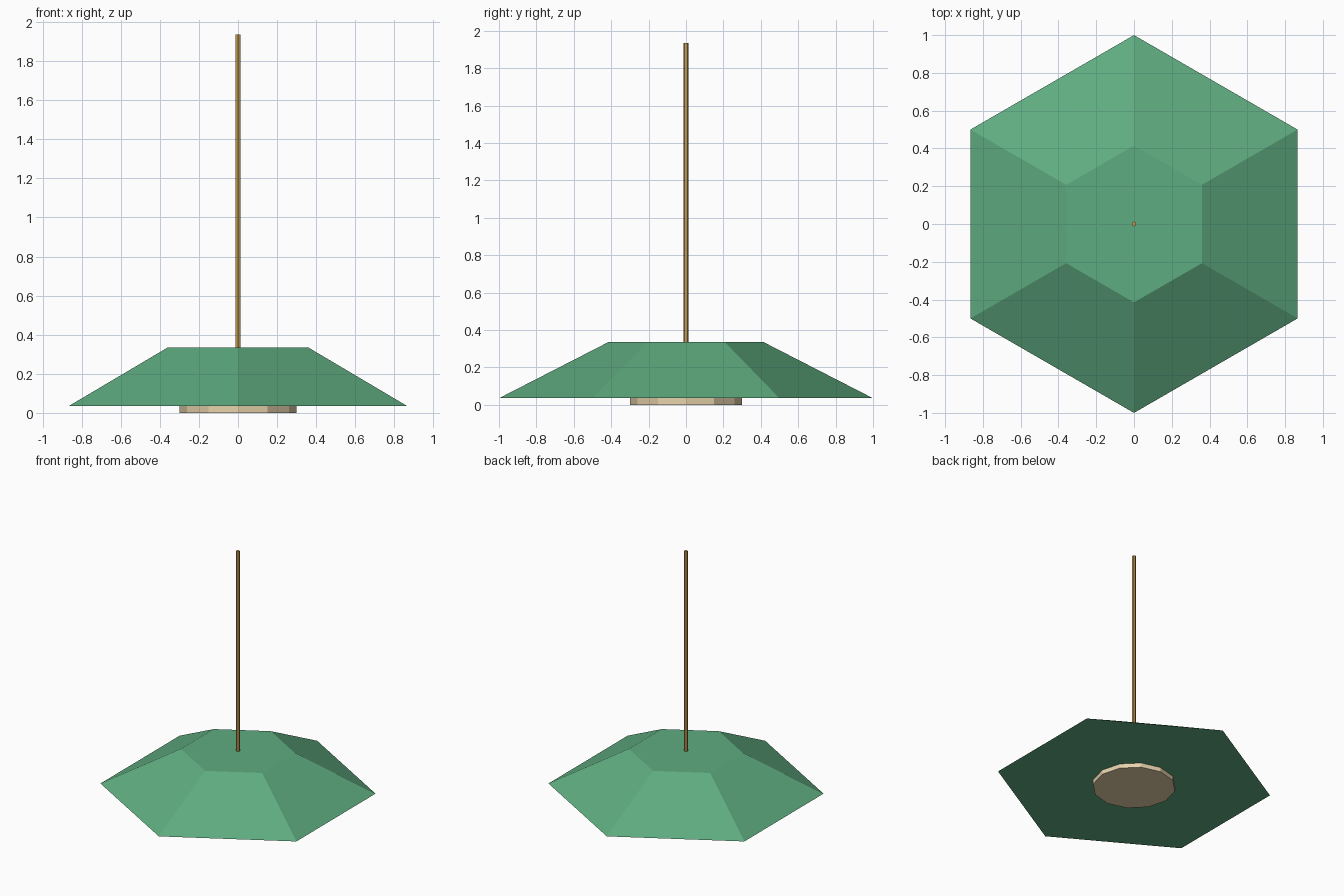
import bpy, math

if "Cube" in bpy.data.objects:
    bpy.data.objects.remove(bpy.data.objects["Cube"])


def material(name, rgb):
    # sRGB 0-255 to linear diffuse colour
    lin = [((c / 255 + 0.055) / 1.055) ** 2.4 for c in rgb]
    m = bpy.data.materials.new(name)
    m.diffuse_color = (*lin, 1)
    m.use_nodes = True
    m.node_tree.nodes["Principled BSDF"].inputs["Base Color"].default_value = m.diffuse_color
    return m


def prism(name, sides, r_bottom, r_top, z0, z1, mat):
    # Flat-sided frustum with a corner pointing along +y
    bpy.ops.mesh.primitive_cone_add(
        vertices=sides, radius1=r_bottom, radius2=r_top, depth=z1 - z0,
        end_fill_type='NGON', location=(0, 0, (z0 + z1) / 2))
    obj = bpy.context.object
    obj.name = name
    obj.data.materials.append(mat)
    return obj


green = material("shade green", (95, 172, 128))
cream = material("diffuser cream", (234, 213, 174))
brass = material("brass", (198, 160, 88))

# Light diffuser disc under the shade
prism("diffuser", 12, 0.30, 0.30, 0.0, 0.035, cream)
# Six-sided sloped shade
prism("shade", 6, 1.0, 0.415, 0.035, 0.335, green)
# Thin hanging rod
prism("hanging_rod", 6, 0.0135, 0.0135, 0.335, 1.935, brass)
